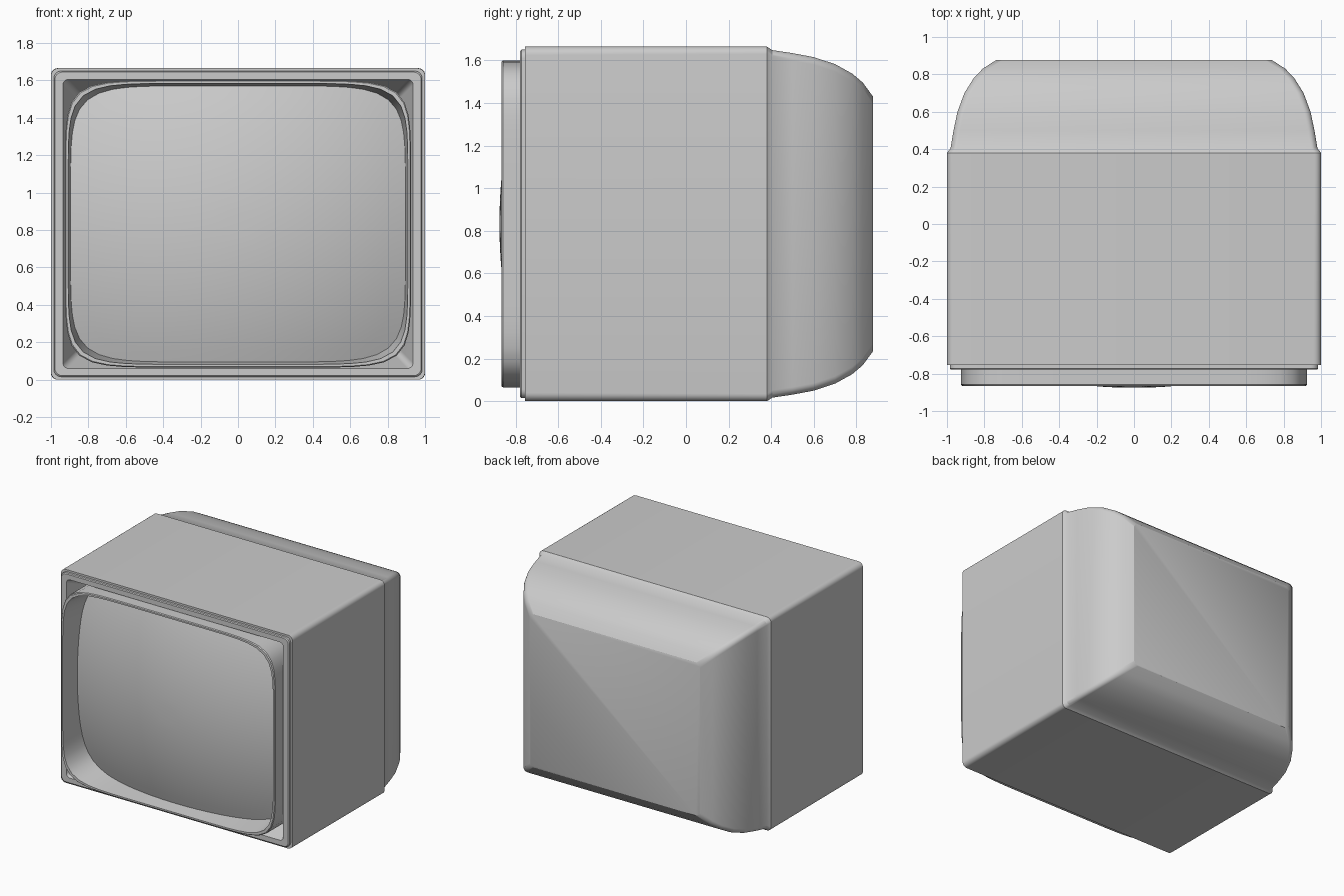
import bpy
import bmesh
from math import cos, sin, pi, sqrt, radians

cube = bpy.data.objects.get("Cube")
if cube:
    bpy.data.objects.remove(cube)

MID = 0.8325          # height of the centre line
HALF_W, HALF_H = 1.0, MID
DOME_R, DOME_FRONT = 2.4, -0.876

grey = bpy.data.materials.new("plain grey")
grey.use_nodes = True
colour = (0.6, 0.6, 0.6, 1)
grey.diffuse_color = colour
grey.node_tree.nodes["Principled BSDF"].inputs["Base Color"].default_value = colour


def rounded_rect(w, h, r, y, steps=6):
    """Rectangle with rounded corners, given by half width and half height."""
    ring = []
    for k, (sx, sz) in enumerate([(1, 1), (-1, 1), (-1, -1), (1, -1)]):
        for i in range(steps + 1):
            a = (k + i / steps) * pi / 2
            ring.append((sx * (w - r) + r * cos(a), y, MID + sz * (h - r) + r * sin(a)))
    return ring


def dome_y(x, z):
    return DOME_FRONT + DOME_R - sqrt(DOME_R ** 2 - x * x - z * z)


def tube_shape(w, h, n, y=None, steps=96):
    """Bulging rectangle; with no y it lies on the domed glass."""
    ring = []
    for i in range(steps):
        a = 2 * pi * i / steps
        c, s = cos(a), sin(a)
        k = (abs(c) ** n + abs(s) ** n) ** (-1 / n)
        x, z = w * k * c, h * k * s
        ring.append((x, dome_y(x, z) if y is None else y, MID + z))
    return ring


def loft(name, rings, cap_start=False, cap_end=False):
    bm = bmesh.new()
    rows = [[bm.verts.new(p) for p in ring] for ring in rings]
    for a, b in zip(rows, rows[1:]):
        for j in range(len(a)):
            k = (j + 1) % len(a)
            bm.faces.new((a[j], a[k], b[k], b[j]))
    if cap_start:
        bm.faces.new(rows[0][::-1])
    if cap_end:
        bm.faces.new(rows[-1])
    mesh = bpy.data.meshes.new(name)
    bm.to_mesh(mesh)
    bm.free()
    mesh.materials.append(grey)
    obj = bpy.data.objects.new(name, mesh)
    bpy.context.collection.objects.link(obj)
    bpy.ops.object.select_all(action="DESELECT")
    obj.select_set(True)
    bpy.context.view_layer.objects.active = obj
    bpy.ops.object.shade_smooth_by_angle(angle=radians(30))
    return obj


# Cabinet: curved back, main box, stepped front rim and tapering recess
back_curve = [(0.878, 0.25), (0.83, 0.18), (0.78, 0.135), (0.7, 0.088),
              (0.6, 0.053), (0.5, 0.033), (0.405, 0.018), (0.38, 0)]
rings = [rounded_rect(HALF_W - 1.06 * d, HALF_H - 0.94 * d, 0.035, y)
         for y, d in back_curve]
front_steps = [(0, -0.755), (0.015, -0.755), (0.015, -0.773), (0.021, -0.779)]
rings += [rounded_rect(HALF_W - d, HALF_H - d, 0.04, y) for d, y in front_steps]
rings += [rounded_rect(0.936, 0.773, 0.03, -0.779),
          rounded_rect(0.865, 0.70, 0.03, -0.58)]
loft("cabinet", rings, cap_start=True, cap_end=True)

# Screen surround: projecting sleeve with a thin lip and inner wall
loft("screen_surround", [
    tube_shape(0.925, 0.768, 8, -0.6),
    tube_shape(0.925, 0.768, 8, -0.858),
    tube_shape(0.92, 0.763, 8, -0.865),
    tube_shape(0.908, 0.751, 7.5, -0.865),
    tube_shape(0.895, 0.738, 6.5),
])

# Screen: domed glass
loft("screen", [tube_shape(0.895 * t, 0.738 * t, 2 + 4.5 * t)
                for t in [1 - i / 12 for i in range(12)]], cap_end=True)
